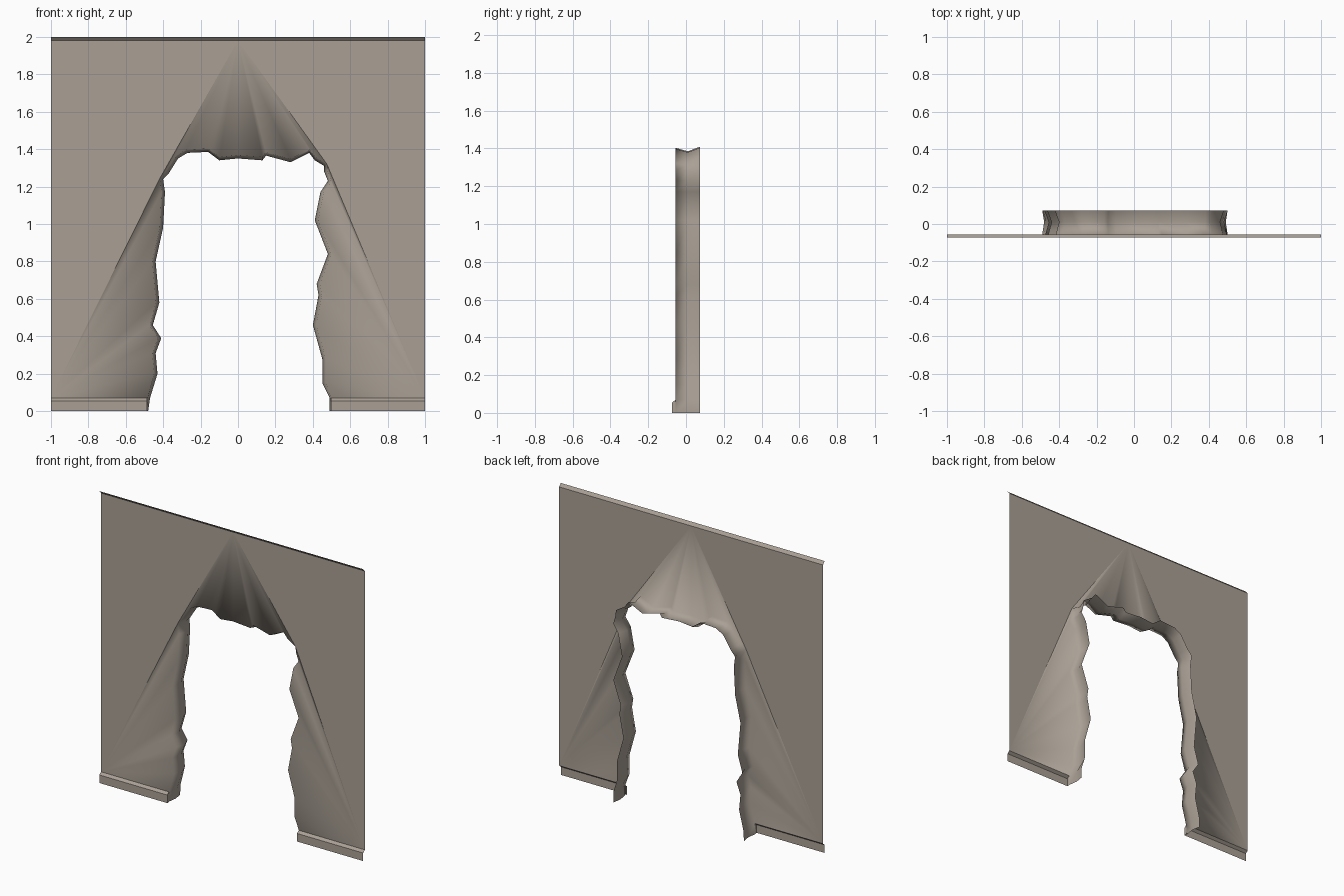
import bpy
import math

if "Cube" in bpy.data.objects:
    bpy.data.objects.remove(bpy.data.objects["Cube"])

YW, YT, YB = -0.055, 0.01, 0.073   # wall plane, rim ridge, rim back
YS = -0.073                        # front of trims
TOP, BASE = 1.98, 0.07             # wall sheet limits

plaster = bpy.data.materials.new("warm grey plaster")
plaster.diffuse_color = (0.40, 0.352, 0.300, 1)
plaster.use_nodes = True
plaster.node_tree.nodes["Principled BSDF"].inputs["Base Color"].default_value = plaster.diffuse_color


def make(name, verts, faces, smooth=()):
    me = bpy.data.meshes.new(name)
    me.from_pydata(verts, [], faces)
    me.materials.append(plaster)
    for p in me.polygons:
        p.use_smooth = p.index in smooth
    me.update()
    ob = bpy.data.objects.new(name, me)
    bpy.context.collection.objects.link(ob)
    return ob


# Ragged opening outline, from bottom left over the top to bottom right
ridge = [(-.48, 0), (-.47, .07), (-.43, .2), (-.44, .31), (-.41, .39), (-.455, .46),
         (-.42, .58), (-.44, .8), (-.40, .98), (-.39, 1.17), (-.40, 1.24),
         (-.37, 1.27), (-.32, 1.35), (-.27, 1.38), (-.16, 1.385), (-.14, 1.37),
         (-.1, 1.34), (0, 1.35), (.13, 1.34), (.15, 1.365), (.28, 1.33),
         (.38, 1.38), (.41, 1.34), (.46, 1.31), (.46, 1.28), (.48, 1.23),
         (.44, 1.17), (.41, 1.02), (.48, .84), (.42, .68), (.43, .62),
         (.40, .46), (.45, .28), (.45, .15), (.49, .07), (.49, 0)]
n = len(ridge)
LEFT, RIGHT = 10, 23               # shoulders where the fans change hub


def offset(d):
    """Push the outline outward, keeping the feet level."""
    out = []
    for i, (x, z) in enumerate(ridge):
        a, b = ridge[max(i - 2, 0)], ridge[min(i + 2, n - 1)]
        tx, tz = b[0] - a[0], b[1] - a[1]
        ln = math.hypot(tx, tz)
        nx, nz = -tz / ln, tx / ln
        if z <= BASE:
            nx, nz = math.copysign(.7, x), 0
        out.append((min(max(x + nx * d, -.49), .5), min(z + nz * d, 1.41)))
    return out


# Wall sheet with thick broken rim, one smooth surface
verts = []
for ring, y in ((offset(.018), YW), (ridge, YT), (offset(.024), YB)):
    verts += [(x, y, z) for x, z in ring]
hl, tl, top, tr, hr = range(3 * n, 3 * n + 5)
verts += [(-1, YW, BASE), (-1, YW, TOP), (0, YW, TOP), (1, YW, TOP), (1, YW, BASE)]
faces = []
for i in range(n - 1):             # rim strips
    for r in (0, n):
        faces.append((r + i + 1, r + i, r + n + i, r + n + i + 1))
for i in range(1, n - 2):          # fans from the corners and the top middle
    hub = hl if i < LEFT else top if i < RIGHT else hr
    faces.append((hub, i, i + 1))
smooth = set(range(len(faces)))
faces += [(hl, LEFT, tl), (tl, LEFT, top), (top, RIGHT, tr), (tr, RIGHT, hr)]
make("broken_wall", verts, faces, smooth)

# Skirting boards with closed ends at the opening
for side, x0, x1, end in (("left", -1, -.485, 1), ("right", .498, 1, 0)):
    prof = [(YW, BASE), (YS, .055), (YS, 0)]
    v = [(x, y, z) for x in (x0, x1) for y, z in prof]
    f = [(3, 0, 1, 4), (4, 1, 2, 5)]
    v.append((x1 if end else x0, YW, 0))
    f.append((3, 4, 5, 6) if end else (0, 6, 2, 1))
    make("skirting_" + side, v, f)

# Sloping trim along the top edge
make("top_trim", [(-1, YW, TOP), (1, YW, TOP), (1, YS, 2), (-1, YS, 2)], [(0, 1, 2, 3)])
